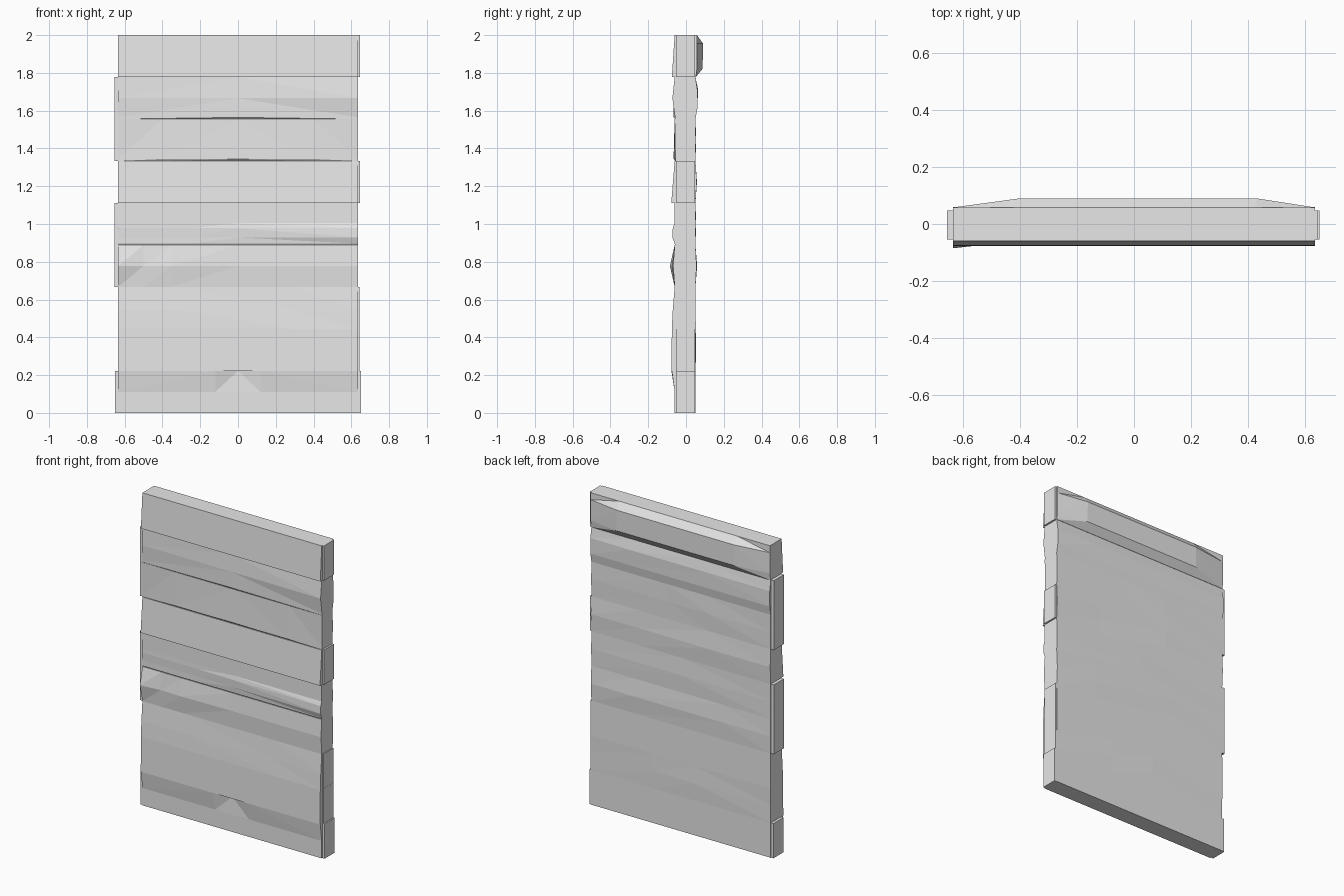
import bpy
import bmesh

cube = bpy.data.objects.get("Cube")
if cube:
    bpy.data.objects.remove(cube, do_unlink=True)

H = 2 / 9      # height of one board
W = 0.635      # half width of the wall

grey = bpy.data.materials.new("plain_grey")
grey.use_nodes = True
grey.diffuse_color = (0.8, 0.8, 0.8, 1)
grey.node_tree.nodes["Principled BSDF"].inputs["Base Color"].default_value = (0.8, 0.8, 0.8, 1)


def finish(name, bm):
    bmesh.ops.recalc_face_normals(bm, faces=bm.faces)
    mesh = bpy.data.meshes.new(name)
    bm.to_mesh(mesh)
    bm.free()
    mesh.materials.append(grey)
    bpy.context.collection.objects.link(bpy.data.objects.new(name, mesh))


def board_half(name, course, side, inner, rows):
    """Half a board: chipped face outside, flat where it meets its twin at y = 0.
    Each row holds its height fraction and the depth at every column."""
    cols = [-W] + inner + [W]
    n = len(cols)
    full = [(t, d if isinstance(d, list) else [d] * n) for t, d in rows]
    full = [(0, [0] * n)] + full + [(1, [0] * n)]
    xs = [-W] + cols + [W]
    bm = bmesh.new()
    grid = []
    for t, depth in full:
        depth = [0] + depth + [0]
        grid.append([bm.verts.new((x, side * d, (course + t) * H))
                     for x, d in zip(xs, depth)])
    # Mirror the diagonals about the middle, as on hewn facets
    for low, high in zip(grid, grid[1:]):
        for i in range(len(xs) - 1):
            a, b, c, d = low[i], low[i + 1], high[i + 1], high[i]
            tris = [(a, b, c), (a, c, d)] if xs[i] + xs[i + 1] < 0 else [(a, b, d), (b, c, d)]
            for tri in tris:
                bm.faces.new(tri)
    bmesh.ops.remove_doubles(bm, verts=bm.verts, dist=0.0001)
    bmesh.ops.dissolve_degenerate(bm, edges=bm.edges, dist=0.0001)
    finish(name, bm)


# Front faces, bottom to top
front = [
    ([-0.12, 0, 0.12], [(0, 0.06), (0.5, 0.06), (1, [0.075, 0.077, 0.056, 0.077, 0.075])]),
    ([0], [(0, 0.077), (1, 0.075)]),
    ([-0.3, 0.3], [(0, 0.075), (0.45, [0.07, 0.07, 0.068, 0.07]), (1, 0.06)]),
    ([-0.5, -0.35, 0], [(0, 0.06), (0.5, [0.085, 0.07, 0.074, 0.068, 0.068]), (1, 0.06)]),
    ([-0.25, 0], [(0, 0.056), (0.03, 0.06), (0.18, [0.06, 0.06, 0.063, 0.072]),
                  (0.4, [0.062, 0.062, 0.066, 0.07]), (0.52, 0.061), (1, 0.06)]),
    ([0], [(0, 0.078), (1, 0.06)]),
    ([-0.4, 0, 0.4], [(0, 0.056), (0.05, [0.056, 0.063, 0.066, 0.063, 0.056]), (1, 0.06)]),
    ([0], [(0, 0.058), (0.04, [0.058, 0.066, 0.058]), (0.5, [0.063, 0.066, 0.072]), (1, 0.06)]),
    ([0], [(0, 0.075), (1, 0.06)]),
]

# Back faces, bottom to top
back = [
    ([0], [(0, 0.05), (1, 0.05)]),
    ([-0.1, 0.2], [(0, 0.05), (0.5, [0.05, 0.054, 0.052, 0.05]), (1, 0.052)]),
    ([0], [(0, 0.052), (1, 0.05)]),
    ([-0.3, 0.35], [(0, 0.05), (0.5, [0.053, 0.056, 0.059, 0.056]), (1, 0.05)]),
    ([0], [(0, 0.05), (0.5, [0.05, 0.054, 0.052]), (1, 0.05)]),
    ([-0.2, 0.3], [(0, 0.05), (0.5, [0.056, 0.058, 0.054, 0.057]), (1, 0.05)]),
    ([-0.2, 0.1], [(0, 0.05), (0.5, [0.05, 0.054, 0.051, 0.052]), (1, 0.05)]),
    ([-0.2, 0.35], [(0, 0.05), (0.25, 0.06), (0.7, [0.06, 0.062, 0.064, 0.06]), (1, 0.05)]),
    ([-0.4, 0.43], [(0, 0.052), (0.2, [0.058, 0.088, 0.088, 0.058]),
                    (0.8, [0.058, 0.09, 0.09, 0.058]), (1, 0.058)]),
]

for k in range(9):
    board_half(f"front_board_{k + 1}", k, -1, *front[k])
    board_half(f"back_board_{k + 1}", k, 1, *back[k])


def end_block(name, x, low, high):
    """Board end standing slightly proud of the wall's edge."""
    bm = bmesh.new()
    bmesh.ops.create_cube(bm, size=1)
    inside = W - 0.02
    sign = 1 if x > 0 else -1
    for v in bm.verts:
        outer = v.co.x > 0
        v.co.x = x if outer else sign * inside
        v.co.y = 0.048 if v.co.y > 0 else -0.054
        v.co.z = (high if v.co.z > 0 else low) * H
    finish(name, bm)


ends = [(-0.652, 0, 1), (-0.655, 3, 4), (-0.655, 4, 5), (-0.655, 6, 7), (-0.655, 7, 8),
        (0.651, 0, 1), (0.643, 1, 2), (0.642, 2, 3), (0.646, 5, 6), (0.646, 8, 9)]
for x, low, high in ends:
    end_block(f"{'left' if x > 0 else 'right'}_board_end_{high}", x, low, high)
